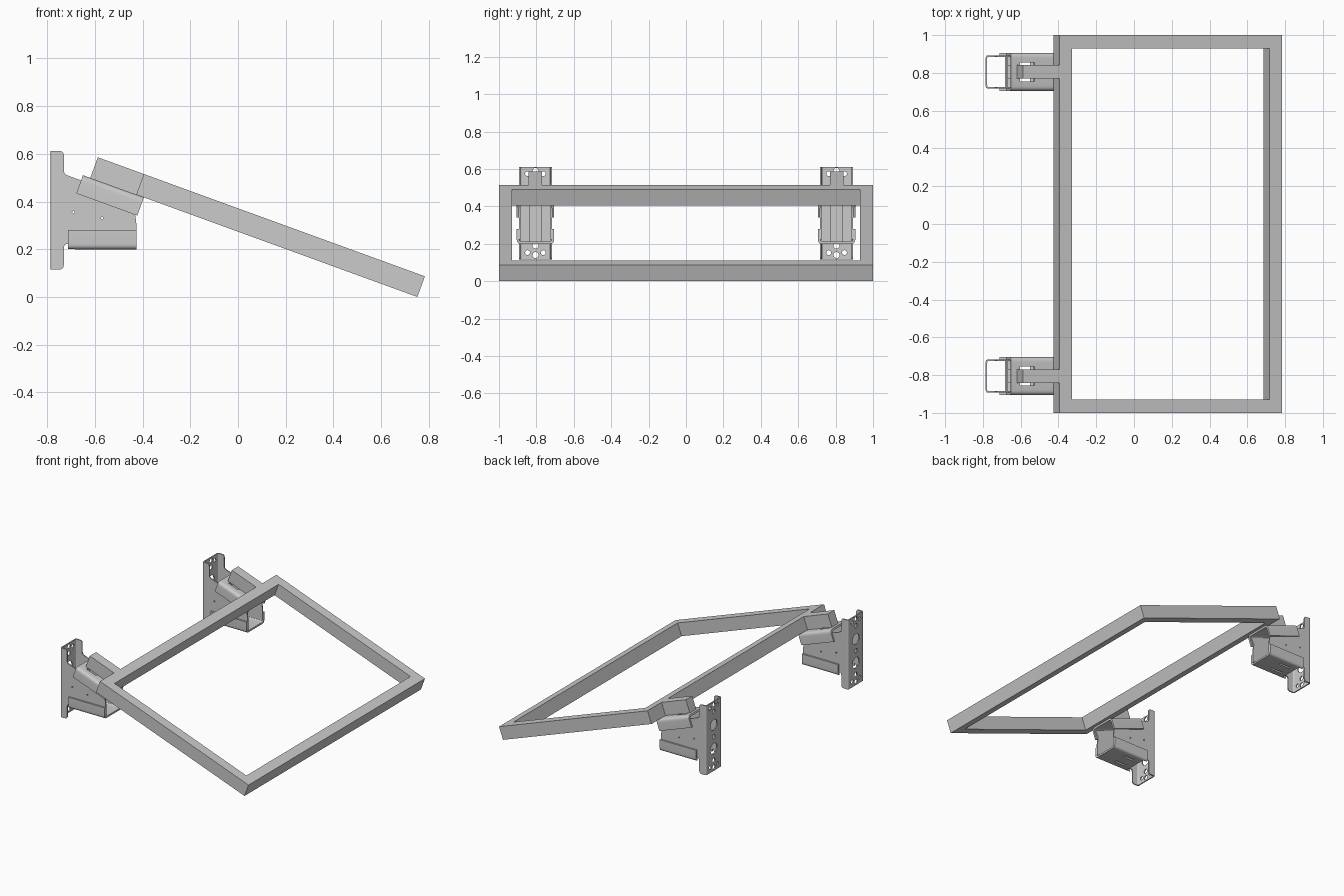
import bpy, bmesh, math
from mathutils import Vector as V

if "Cube" in bpy.data.objects:
    bpy.data.objects.remove(bpy.data.objects["Cube"])

A = math.radians(20)
D = V((math.cos(A), 0, -math.sin(A)))      # direction down the slope
N = V((math.sin(A), 0, math.cos(A)))       # normal of the sloping frame
X, Y, Z = V((1, 0, 0)), V((0, 1, 0)), V((0, 0, 1))


def prism(name, pts, o, u, v, w):
    """Extrude a closed 2D outline (in axes u, v at origin o) along w."""
    bm = bmesh.new()
    a = [bm.verts.new(o + u * p[0] + v * p[1]) for p in pts]
    b = [bm.verts.new(p.co + w) for p in a]
    bm.faces.new(a)
    bm.faces.new(b)
    for i in range(len(a)):
        j = (i + 1) % len(a)
        bm.faces.new((a[i], a[j], b[j], b[i]))
    bmesh.ops.recalc_face_normals(bm, faces=bm.faces)
    me = bpy.data.meshes.new(name)
    bm.to_mesh(me)
    bm.free()
    ob = bpy.data.objects.new(name, me)
    bpy.context.collection.objects.link(ob)
    return ob


def fillet(pts, n=5):
    """Round the corners of an outline given as (x, y, radius)."""
    out = []
    for i, (x, y, r) in enumerate(pts):
        p = V((x, y))
        if r == 0:
            out.append(p)
            continue
        a = p + (V(pts[i - 1][:2]) - p).normalized() * r
        b = p + (V(pts[(i + 1) % len(pts)][:2]) - p).normalized() * r
        for k in range(n + 1):
            t = k / n
            out.append(a * (1 - t) ** 2 + p * 2 * t * (1 - t) + b * t * t)
    return out


def u_section(hw, h, r, t):
    """Folded-sheet U: web on the axis v = 0, legs reaching v = h."""
    q = r - t * 0.6
    return fillet([(-hw, h, 0), (-hw, 0, r), (hw, 0, r), (hw, h, 0),
                   (hw - t, h, 0), (hw - t, t, q), (-hw + t, t, q), (-hw + t, h, 0)])


def rect(x0, x1, y0, y1):
    return [(x0, y0), (x1, y0), (x1, y1), (x0, y1)]


def circle(cx, cy, r, n=20):
    return [(cx + r * math.cos(2 * math.pi * i / n), cy + r * math.sin(2 * math.pi * i / n)) for i in range(n)]


def cut(ob, cutters):
    for c in cutters:
        c.hide_render = True
        c.hide_set(True)
        m = ob.modifiers.new("cut", 'BOOLEAN')
        m.operation, m.object, m.solver = 'DIFFERENCE', c, 'EXACT'
    bpy.context.view_layer.update()
    me = bpy.data.meshes.new_from_object(ob.evaluated_get(bpy.context.evaluated_depsgraph_get()))
    ob.modifiers.clear()
    ob.data = me
    for c in cutters:
        bpy.data.objects.remove(c)


def smooth(ob):
    bpy.ops.object.select_all(action='DESELECT')
    bpy.context.view_layer.objects.active = ob
    ob.select_set(True)
    bpy.ops.object.shade_smooth_by_angle(angle=math.radians(35))


# sloping frame: four mitred bars
TL, L, T, W = V((-0.395, 0, 0.5155)), 1.254, 0.092, 0.07
low = TL - N * T
for s, side in ((-1, "front"), (1, "back")):
    prism("frame_bar_" + side, [(0, s), (L, s), (L - W, s * (1 - W)), (W, s * (1 - W))], low, D, Y, N * T)
for name, a, b in (("upper", 0, W), ("lower", L, L - W)):
    prism("frame_bar_" + name, [(a, -1), (a, 1), (b, 1 - W), (b, W - 1)], low, D, Y, N * T)

for yc, side in ((-0.805, "front"), (0.805, "back")):
    C = Y * yc
    # arm reaching from the frame onto the bracket
    prism("arm_" + side, rect(-0.205, 0, -0.036, 0.036), low + C, D, Y, N * T)

    # folded cap under the arm
    cap = prism("bracket_cap_" + side, u_section(0.1, 0.081, 0.025, 0.0125),
                low + C - D * 0.238, Y, -N, D * 0.272)
    cut(cap, [prism("slot", rect(0.05, 0.13, -0.05, 0.05),
                    low + C - D * 0.238 - N * 0.03, D, Y, N * 0.06)])
    smooth(cap)

    # side plates with wall flange
    plate = fillet([(-0.77, 0.115, 0), (-0.73, 0.115, 0.02), (-0.73, 0.222, 0.016),
                    (-0.425, 0.222, 0), (-0.425, 0.3, 0), (-0.432, 0.352, 0),
                    (-0.412, 0.4, 0), (-0.73, 0.515, 0.015), (-0.73, 0.612, 0.02), (-0.77, 0.612, 0)])
    for s, n in ((-1, "a"), (1, "b")):
        p = prism(f"side_plate_{side}_{n}", plate, C + Y * s * 0.088, X, Z, Y * -s * 0.008)
        cut(p, [prism("pin", circle(x, z, 0.005, 10), C + Y * (s * 0.088 - 0.02), X, Z, Y * 0.04)
                for x, z in ((-0.69, 0.355), (-0.57, 0.33))])
        smooth(p)

    # wall plate with screw holes
    wall = prism("wall_plate_" + side, u_section(0.088, 0.017, 0.013, 0.008),
                 C + V((-0.785, 0, 0.115)), Y, X, Z * 0.497)
    holes = [(0, 0.14, 0.016), (0, 0.19, 0.016), (0, 0.59, 0.016), (0, 0.54, 0.016), (0, 0.36, 0.016),
             (0, 0.275, 0.038), (0, 0.445, 0.038)]
    holes += [(s * 0.042, z, 0.013) for s in (-1, 1) for z in (0.153, 0.575)]
    cut(wall, [prism("hole", circle(y, z, r), C - X * 0.82, Y, Z, X * 0.07) for y, z, r in holes])
    smooth(wall)

    # lower channel, its floor cut back near the wall and slotted
    base = prism("bracket_floor_" + side, u_section(0.1, 0.08, 0.022, 0.0125),
                 C + V((-0.713, 0, 0.2)), Y, Z, X * 0.288)
    cut(base, [prism("notch", rect(x0, x1, y0, y1), C + Z * 0.15, X, Y, Z * 0.08)
               for x0, x1, y0, y1 in ((-0.75, -0.683, -0.084, 0.084),
                                      (-0.64, -0.55, -0.05, -0.035), (-0.64, -0.55, 0.035, 0.05))])
    smooth(base)

    # inner upright closing the bracket, with a centre rib
    prism("inner_plate_" + side, rect(-0.082, 0.082, 0.206, 0.475), C - X * 0.676, Y, Z, X * 0.008)
    prism("inner_rib_" + side, rect(-0.035, 0.035, 0.21, 0.46), C - X * 0.669, Y, Z, X * 0.014)
